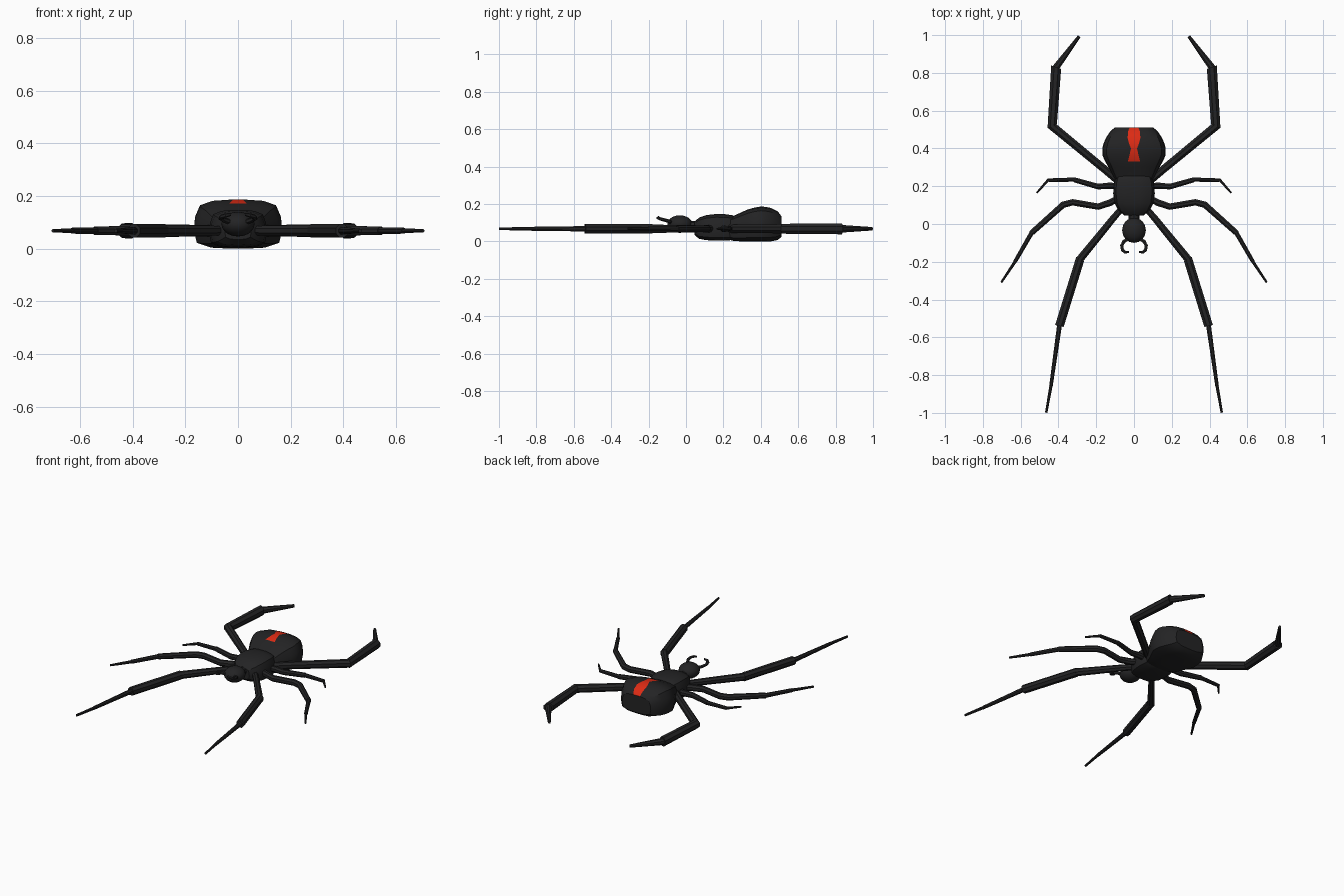
import bpy, bmesh, math
from mathutils import Vector

if "Cube" in bpy.data.objects:
    bpy.data.objects.remove(bpy.data.objects["Cube"])


def material(name, rgb):
    m = bpy.data.materials.new(name)
    m.diffuse_color = (*rgb, 1)
    m.use_nodes = True
    m.node_tree.nodes["Principled BSDF"].inputs["Base Color"].default_value = m.diffuse_color
    return m


BLACK = material("shell black", (0.017, 0.017, 0.018))
RED = material("warning red", (0.72, 0.024, 0.007))


def finish(name, bm, angle=30):
    bmesh.ops.recalc_face_normals(bm, faces=bm.faces)
    me = bpy.data.meshes.new(name)
    bm.to_mesh(me)
    bm.free()
    ob = bpy.data.objects.new(name, me)
    bpy.context.collection.objects.link(ob)
    me.materials.append(BLACK)
    me.materials.append(RED)
    bpy.ops.object.select_all(action='DESELECT')
    ob.select_set(True)
    bpy.context.view_layer.objects.active = ob
    bpy.ops.object.shade_smooth_by_angle(angle=math.radians(angle))
    return ob


def loft(bm, rings):
    """Skin closed rings of points; returns the faces row by row."""
    vs = [[bm.verts.new(p) for p in r] for r in rings]
    n = len(vs[0])
    rows = [[bm.faces.new((a[i], a[(i + 1) % n], b[(i + 1) % n], b[i])) for i in range(n)]
            for a, b in zip(vs, vs[1:])]
    bm.faces.new(vs[0])
    bm.faces.new(vs[-1])
    return rows


def body_ring(y, w, top, bot, strip):
    """Boxy rounded section; the first two points bound the top strip."""
    h = top - bot
    half = [(strip, top), (0.58 * w, top - 0.03 * h), (0.86 * w, top - 0.12 * h),
            (0.97 * w, top - 0.35 * h), (w, bot + 0.38 * h), (0.93 * w, bot + 0.12 * h),
            (0.6 * w, bot + 0.02 * h), (0.2 * w, bot)]
    pts = [(-strip, top)] + half + [(-x, z) for x, z in reversed(half[1:])]
    return [(x, y, z) for x, z in pts]


# Abdomen with the red hourglass cut into its top strip
# (y, half width, top, bottom, hourglass half width)
abdomen = [(0.20, 0.08, 0.115, 0.02, 0.02), (0.25, 0.112, 0.135, 0.004, 0.02),
           (0.30, 0.135, 0.158, 0.0, 0.025), (0.33, 0.152, 0.171, 0.0, 0.033),
           (0.365, 0.168, 0.181, 0.0, 0.024), (0.40, 0.168, 0.187, 0.0, 0.016),
           (0.425, 0.162, 0.185, 0.0, 0.026), (0.455, 0.149, 0.179, 0.001, 0.034),
           (0.49, 0.126, 0.162, 0.008, 0.031), (0.51, 0.103, 0.135, 0.024, 0.024)]
bm = bmesh.new()
rows = loft(bm, [body_ring(*r) for r in abdomen])
for row, start in zip(rows, abdomen):
    if start[0] >= 0.33:
        row[0].material_index = 1
finish("abdomen", bm)

# Thorax
thorax = [(0.045, 0.05, 0.105, 0.035, 0.015), (0.07, 0.082, 0.128, 0.014, 0.02),
          (0.11, 0.103, 0.141, 0.007, 0.03), (0.16, 0.11, 0.147, 0.004, 0.03),
          (0.21, 0.109, 0.146, 0.004, 0.03), (0.25, 0.097, 0.14, 0.008, 0.025),
          (0.275, 0.07, 0.125, 0.02, 0.02)]
bm = bmesh.new()
loft(bm, [body_ring(*r) for r in thorax])
finish("thorax", bm)

# Head and neck
bm = bmesh.new()
bmesh.ops.create_uvsphere(bm, u_segments=16, v_segments=10, radius=1)
for v in bm.verts:
    v.co = Vector((0, -0.033, 0.093)) + Vector((v.co.x * 0.063, v.co.y * 0.067, v.co.z * 0.047))
finish("head", bm)
bm = bmesh.new()
loft(bm, [[(0.03 * math.cos(k * math.pi / 4), y, 0.085 + 0.025 * math.sin(k * math.pi / 4))
           for k in range(8)] for y in (0.0, 0.08)])
finish("neck", bm)


def limb(name, path, side, tall=1.1, sides=8):
    """Mitred tube along (x, y, z, radius[, radius after a step])."""
    pts = [Vector(p[:3]) for p in path]
    rings = []
    for i, p in enumerate(pts):
        d0 = (p - pts[i - 1]).normalized() if i else (pts[1] - p).normalized()
        d1 = (pts[i + 1] - p).normalized() if i + 1 < len(pts) else d0
        t = (d0 + d1).normalized()
        across = t.cross(Vector((0, 0, 1))).normalized()
        up = across.cross(t)
        stretch = 1 / max(t.dot(d1), 0.7)
        for r in path[i][3:]:
            ring = []
            for k in range(sides):
                a = (k + 0.5) * 2 * math.pi / sides
                q = p + across * (r * stretch * math.cos(a)) + up * (r * tall * math.sin(a))
                ring.append((q.x * side, q.y, q.z))
            rings.append(ring)
    bm = bmesh.new()
    loft(bm, rings)
    finish(name, bm)


# Legs: (x, y, radius[, radius after a joint]), all lying at one height
LEG_Z = 0.068
legs = {
    "front_leg": [(0.05, 0.10, 0.017), (0.11, 0.03, 0.019), (0.285, -0.185, 0.022, 0.025),
                  (0.395, -0.54, 0.025, 0.014), (0.44, -0.86, 0.010, 0.009), (0.465, -0.999, 0.007)],
    "second_leg": [(0.08, 0.14, 0.017), (0.125, 0.113, 0.019), (0.19, 0.092, 0.018),
                   (0.325, 0.115, 0.018), (0.375, 0.102, 0.018), (0.542, -0.047, 0.016, 0.013),
                   (0.63, -0.20, 0.011, 0.009), (0.703, -0.31, 0.006)],
    "third_leg": [(0.08, 0.20, 0.017), (0.13, 0.203, 0.018), (0.19, 0.198, 0.016),
                  (0.32, 0.235, 0.014, 0.012), (0.455, 0.232, 0.010, 0.008), (0.515, 0.165, 0.005)],
    "rear_leg": [(0.07, 0.215, 0.020), (0.15, 0.285, 0.022), (0.433, 0.518, 0.024, 0.026),
                 (0.412, 0.83, 0.029, 0.020), (0.29, 0.994, 0.009)],
}
for side, label in ((1, "right"), (-1, "left")):
    for name, path in legs.items():
        limb(f"{name}_{label}", [(p[0], p[1], LEG_Z, *p[2:]) for p in path], side)
    # Curved feeler in front of the head
    limb(f"feeler_{label}", [(0.025, -0.075, 0.10, 0.010), (0.053, -0.092, 0.108, 0.010),
                             (0.065, -0.115, 0.115, 0.009), (0.061, -0.138, 0.121, 0.009),
                             (0.046, -0.15, 0.126, 0.008), (0.028, -0.147, 0.13, 0.006)],
         side, tall=1.0, sides=6)
